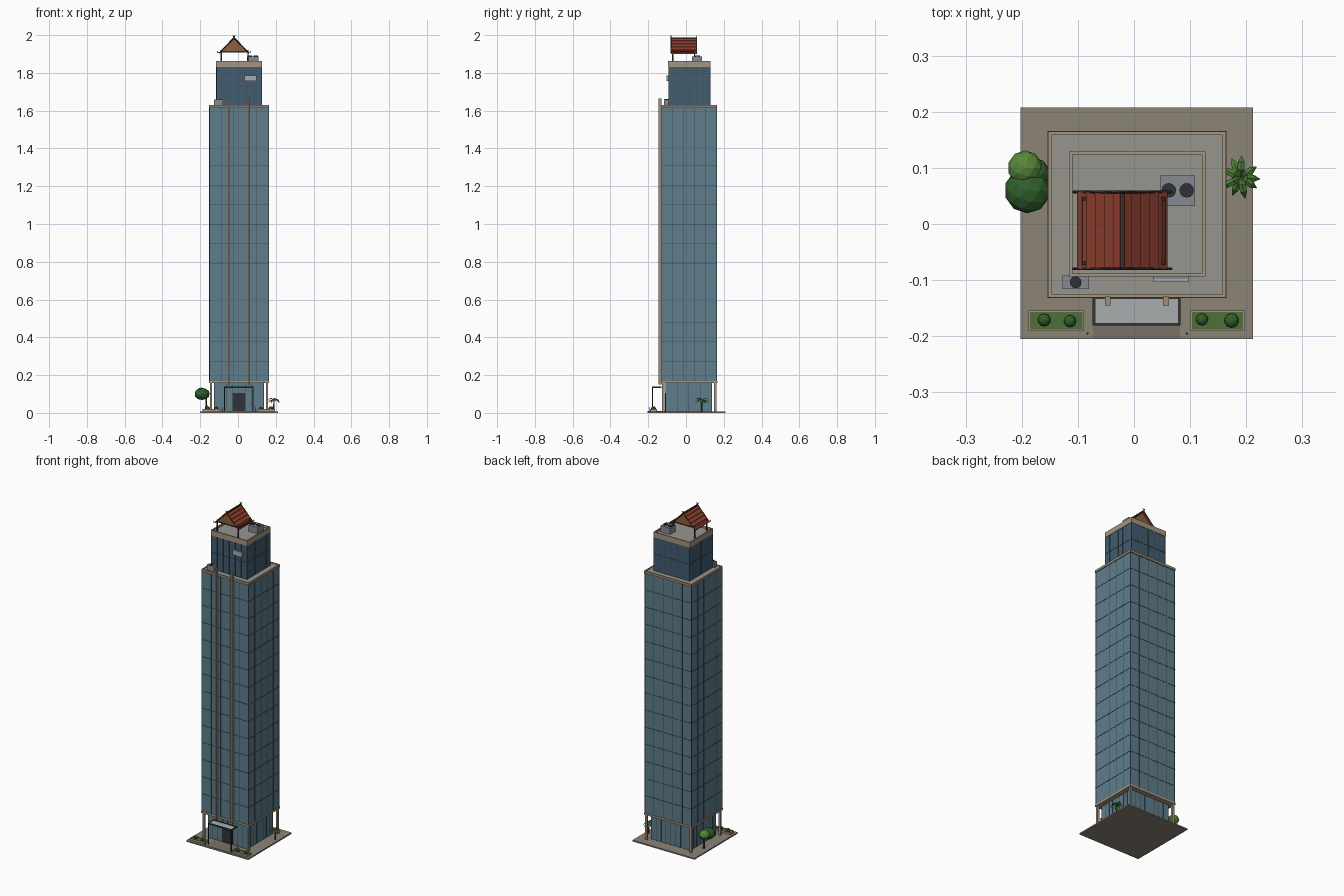
import bpy, bmesh, math, random
from mathutils import Vector, Matrix

if "Cube" in bpy.data.objects:
    bpy.data.objects.remove(bpy.data.objects["Cube"])

random.seed(4)
COL = dict(glass=(.115, .205, .262), crown=(.055, .11, .16), line=(.05, .075, .095), beige=(.37, .3, .22),
           cap=(.13, .10, .08), plaza=(.26, .23, .18), path=(.19, .165, .13), deck=(.31, .30, .27),
           dark=(.03, .032, .035), pane=(.4, .42, .43), metal=(.24, .26, .29), roof=(.27, .05, .028),
           gable=(.27, .12, .05), wood=(.05, .025, .018), fin=(.36, .26, .18), leaf=(.03, .12, .025),
           leaf2=(.1, .25, .04), palm=(.07, .2, .03), soil=(.08, .16, .04), bark=(.09, .05, .03))
MATS = {}
for key, c in COL.items():
    MATS[key] = bpy.data.materials.new(key)
    MATS[key].diffuse_color = (*c, 1)


def finish(bm, name, mat):
    bmesh.ops.recalc_face_normals(bm, faces=bm.faces)
    me = bpy.data.meshes.new(name)
    bm.to_mesh(me)
    bm.free()
    me.materials.append(MATS[mat])
    ob = bpy.data.objects.new(name, me)
    bpy.context.collection.objects.link(ob)
    return ob


def boxes(name, mat, *items):
    """Each item: x0, x1, y0, y1, z0, z1."""
    bm = bmesh.new()
    for x0, x1, y0, y1, z0, z1 in items:
        m = Matrix.Translation(((x0 + x1) / 2, (y0 + y1) / 2, (z0 + z1) / 2)) @ \
            Matrix.Diagonal((x1 - x0, y1 - y0, z1 - z0, 1))
        bmesh.ops.create_cube(bm, size=1, matrix=m)
    return finish(bm, name, mat)


def ring(x0, x1, y0, y1, z0, z1, t):
    """Four walls of thickness t inside a rectangle."""
    return [(x0, x1, y0, y0 + t, z0, z1), (x0, x1, y1 - t, y1, z0, z1),
            (x0, x0 + t, y0 + t, y1 - t, z0, z1), (x1 - t, x1, y0 + t, y1 - t, z0, z1)]


def extrude_y(name, mat, profile, y0, y1):
    bm = bmesh.new()
    f = bm.faces.new([bm.verts.new((x, y0, z)) for x, z in profile])
    r = bmesh.ops.extrude_face_region(bm, geom=[f])
    bmesh.ops.translate(bm, vec=(0, y1 - y0, 0), verts=[v for v in r['geom'] if isinstance(v, bmesh.types.BMVert)])
    return finish(bm, name, mat)


def cylinders(name, mat, items, n=10):
    """Each item: x, y, z0, z1, bottom radius, top radius."""
    bm = bmesh.new()
    for x, y, z0, z1, r0, r1 in items:
        bmesh.ops.create_cone(bm, cap_ends=True, segments=n, radius1=r0, radius2=r1, depth=z1 - z0,
                              matrix=Matrix.Translation((x, y, (z0 + z1) / 2)))
    return finish(bm, name, mat)


def blobs(name, mat, items, sub=2):
    """Low-poly foliage: x, y, z, radius, height radius."""
    bm = bmesh.new()
    for x, y, z, r, h in items:
        bmesh.ops.create_icosphere(bm, subdivisions=sub, radius=1,
                                   matrix=Matrix.Translation((x, y, z)) @ Matrix.Diagonal((r, r, h, 1)))
    return finish(bm, name, mat)


def curtain_wall(name, box, nx, ny, nz, w=.002, d=.0015):
    """Mullions and floor lines around a glass block."""
    x0, x1, y0, y1, z0, z1 = box
    out = []
    for i in range(nx + 1):
        x = x0 + (x1 - x0) * i / nx
        out += [(x - w / 2, x + w / 2, y - d, y + d, z0, z1) for y in (y0, y1)]
    for i in range(1, ny):
        y = y0 + (y1 - y0) * i / ny
        out += [(x - d, x + d, y - w / 2, y + w / 2, z0, z1) for x in (x0, x1)]
    for i in range(1, nz):
        z = z0 + (z1 - z0) * i / nz
        out += ring(x0 - d, x1 + d, y0 - d, y1 + d, z - w / 2, z + w / 2, 2 * d)
    boxes(name, 'line', *out)


# plaza and entrance path
boxes('plaza', 'plaza', (-.202, .212, -.205, .208, 0, .008))
boxes('entrance_path', 'path', (-.073, .082, -.2045, -.108, .004, .0105))

# lobby, columns and band above it
lobby = (-.125, .136, -.107, .136, .008, .165)
boxes('lobby_glass', 'glass', lobby)
curtain_wall('lobby_mullions', lobby, 8, 8, 1)
boxes('lobby_columns', 'beige', *[(x - .006, x + .006, y - .006, y + .006, .008, .165)
                                  for x in (-.143, .154) for y in (-.121, .155)])
boxes('lobby_band', 'beige', (-.154, .165, -.132, .166, .158, .17))
boxes('entrance_door', 'dark', *ring(-.03, .04, -.111, -.106, .01, .105, .0024),
      (.004, .006, -.111, -.106, .01, .105))

# main tower
tower = (-.151, .162, -.129, .163, .17, 1.62)
boxes('tower_glass', 'glass', tower)
curtain_wall('tower_mullions', tower, 5, 5, 14)
boxes('tower_cap', 'cap', *ring(-.153, .164, -.131, .165, 1.614, 1.622, .006))
boxes('tower_rim', 'beige', *ring(-.153, .164, -.131, .165, 1.622, 1.631, .006))
boxes('setback_deck', 'deck', (-.15, .161, -.128, .162, 1.615, 1.627))
boxes('front_fins', 'fin', *[(x - .005, x + .005, -.145, -.129, .15, 1.665) for x in (-.047, .057)])

# upper block with parapet
crown = (-.114, .125, -.092, .127, 1.625, 1.832)
boxes('crown_glass', 'crown', crown)
curtain_wall('crown_mullions', crown, 6, 6, 2)
boxes('crown_parapet', 'beige', *ring(-.116, .127, -.094, .129, 1.83, 1.862, .006))
boxes('crown_deck', 'deck', (-.112, .123, -.09, .125, 1.83, 1.85))
boxes('blank_sign_frame', 'metal', (.034, .098, -.098, -.092, 1.757, 1.786))
boxes('blank_sign_panel', 'pane', *ring(.034, .098, -.0995, -.097, 1.757, 1.786, .006))
boxes('blank_sign_bar', 'pane', (.046, .086, -.0995, -.097, 1.769, 1.774))

# cooling units
boxes('cooling_units', 'metal', (.047, .109, .032, .086, 1.85, 1.888), (-.127, -.08, -.116, -.092, 1.627, 1.658))
cylinders('cooling_fans', 'dark', [(.062, .06, 1.886, 1.892, .013, .013), (.094, .06, 1.886, 1.892, .013, .013),
                                   (-.104, -.104, 1.656, 1.662, .0105, .0105)], 12)

# rooftop pavilion: posts, beams, gables, stepped tile courses
cx, ya, yb = -.021, -.08, .057
boxes('pavilion_posts', 'wood', *[(x - .003, x + .003, y - .003, y + .003, 1.848, 1.922)
                                  for x in (cx - .068, cx + .073) for y in (-.07, .045)])
boxes('pavilion_beams', 'wood', *ring(cx - .072, cx + .077, -.073, .048, 1.909, 1.915, .006))
extrude_y('pavilion_gables', 'gable', [(cx - .07, 1.914), (cx + .07, 1.914), (cx, 1.978)], -.071, .046)
N, half, z_ridge, z_eave = 5, .081, 1.984, 1.904
side = []
for i in range(N):
    for t, lift in ((i / N, 0), ((i + 1) / N, .003)):
        side.append((half * t, z_ridge + (z_eave - z_ridge) * t + lift))
under = [(half - .001, z_eave - .003), (0, z_ridge - .006)]
for s, label in ((-1, 'left'), (1, 'right')):
    extrude_y('roof_slope_' + label, 'roof', [(cx + s * x, z) for x, z in side + under], ya, yb)
boxes('roof_ridge', 'wood', (cx - .004, cx + .004, ya, yb, 1.981, 1.988))

# curved bargeboards crossing at the peak and curling up at the eaves
barge = [(-.006, 2.0), (0, 1.988), (.04, 1.946), (.076, 1.908), (.084, 1.906), (.088, 1.914)]
for k, y in enumerate((ya, yb)):
    for s in (-1, 1):
        cu = bpy.data.curves.new('bargeboard', 'CURVE')
        cu.dimensions = '3D'
        cu.bevel_depth, cu.bevel_resolution, cu.use_fill_caps = .0024, 0, True
        sp = cu.splines.new('POLY')
        sp.points.add(len(barge) - 1)
        for p, (x, z) in zip(sp.points, barge):
            p.co = (cx + s * x, y, z - (.002 if z == 2.0 else 0), 1)
        cu.materials.append(MATS['wood'])
        bpy.context.collection.objects.link(bpy.data.objects.new(f'bargeboard_{k}_{s}', cu))

# entrance canopy
boxes('canopy_frame', 'dark', *ring(-.074, .083, -.181, -.129, .131, .139, .005))
boxes('canopy_pane', 'pane', (-.07, .079, -.177, -.129, .133, .137))
boxes('canopy_posts', 'dark', *[(x - .0025, x + .0025, -.181, -.176, .008, .133) for x in (-.0715, .0805)])
cylinders('bollards', 'dark', [(x, -.195, .008, .03, .002, .002) for x in (-.083, .094)], 8)

# planters with shrubs
beds = [(-.188, -.089), (.1, .197)]
boxes('planter_walls', 'beige', *[b for x0, x1 in beds for b in ring(x0, x1, -.191, -.154, .008, .02, .003)])
boxes('planter_grass', 'soil', *[(x0 + .003, x1 - .003, -.188, -.157, .008, .018) for x0, x1 in beds])
blobs('shrubs', 'leaf', [(-.16, -.171, .024, .0115, .011), (-.114, -.173, .023, .011, .01),
                         (.121, -.17, .023, .011, .01), (.174, -.172, .024, .013, .011)])

# broadleaf tree
cylinders('tree_trunk', 'bark', [(-.168, .07, .008, .09, .006, .004)], 8)
blobs('tree_crown', 'leaf', [(-.19, .06, .1, .041, .032), (-.178, .09, .098, .028, .024)])
blobs('tree_crown_light', 'leaf2', [(-.194, .1, .108, .031, .026)])

# palm with drooping fronds
px, py, pz = .19, .083, .066
cylinders('palm_trunk', 'bark', [(px, py, .008, pz, .004, .003)], 8)
bm = bmesh.new()
for k in range(9):
    a = k * math.tau / 9 + random.uniform(-.15, .15)
    d, n = Vector((math.cos(a), math.sin(a), 0)), Vector((-math.sin(a), math.cos(a), 0))
    L, rise = random.uniform(.034, .04), random.uniform(.006, .026)
    rows = []
    for t, w in ((0, .0015), (.35, .0065), (.7, .006), (1, .0005)):
        c = Vector((px, py, pz)) + d * L * t + Vector((0, 0, rise * math.sin(t * 2.2) - .024 * t * t))
        rows.append([bm.verts.new(c - n * w - Vector((0, 0, w * .5))), bm.verts.new(c),
                     bm.verts.new(c + n * w - Vector((0, 0, w * .5)))])
    for r0, r1 in zip(rows, rows[1:]):
        for j in (0, 1):
            bm.faces.new((r0[j], r0[j + 1], r1[j + 1], r1[j]))
finish(bm, 'palm_fronds', 'palm')

for m in bpy.data.materials:
    if m.users and not m.is_grease_pencil:
        m.use_nodes = True
        m.node_tree.nodes["Principled BSDF"].inputs["Base Color"].default_value = m.diffuse_color
